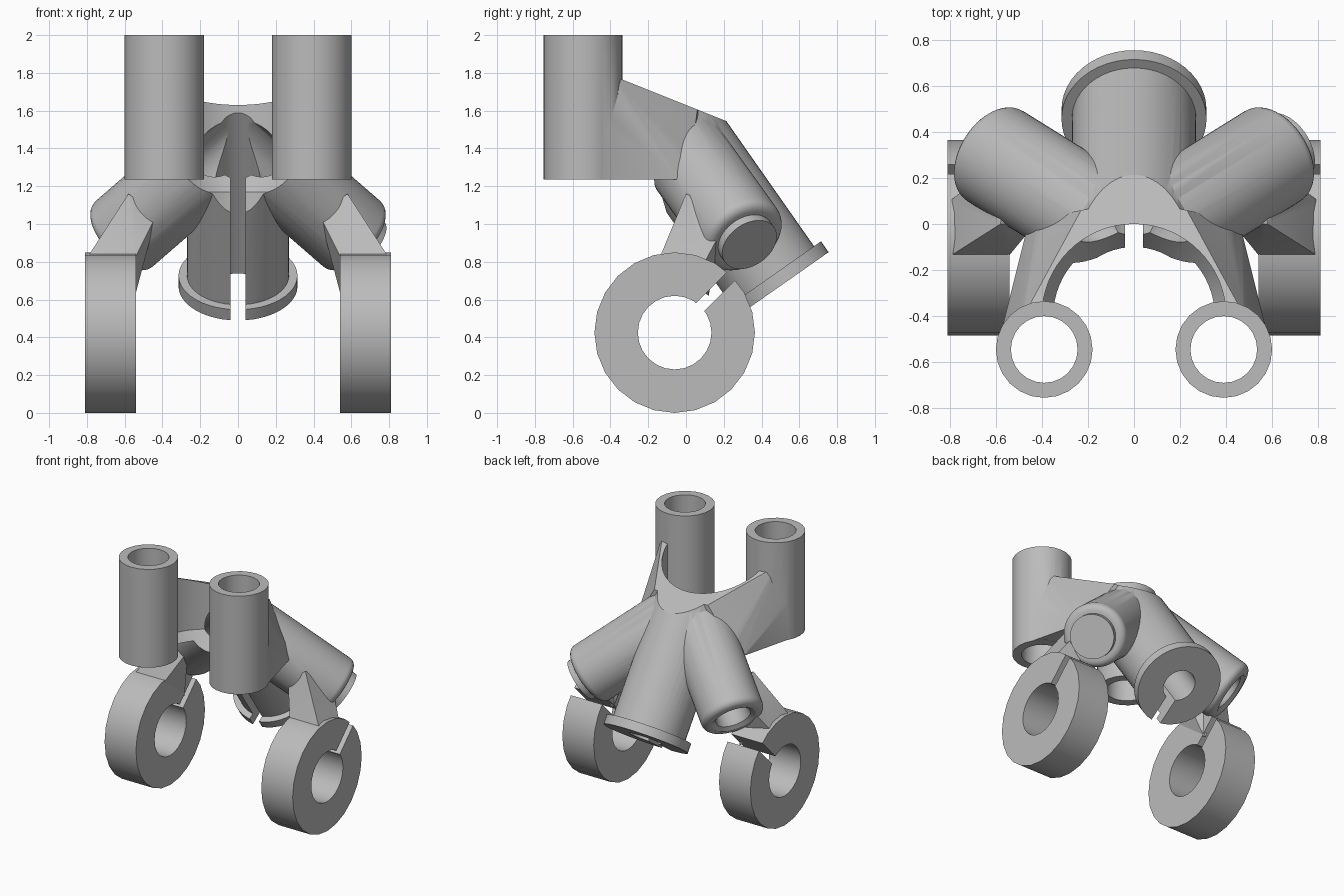
import bpy, bmesh, math
from mathutils import Vector, Matrix

old = bpy.data.objects.get("Cube")
if old:
    bpy.data.objects.remove(old, do_unlink=True)

grey = bpy.data.materials.new("plain grey")
grey.use_nodes = True
colour = (0.5, 0.5, 0.5, 1)
grey.diffuse_color = colour
grey.node_tree.nodes["Principled BSDF"].inputs["Base Color"].default_value = colour


def finish(name, bm):
    bmesh.ops.recalc_face_normals(bm, faces=bm.faces)
    mesh = bpy.data.meshes.new(name)
    bm.to_mesh(mesh)
    bm.free()
    mesh.materials.append(grey)
    ob = bpy.data.objects.new(name, mesh)
    bpy.context.collection.objects.link(ob)
    return ob


def lathe(name, profile, origin, axis, sides=48):
    """Closed solid turned from (radius, distance) points; both ends are capped."""
    bm = bmesh.new()
    turn = Vector(axis).to_track_quat('Z', 'Y').to_matrix().to_4x4()
    place = Matrix.Translation(origin) @ turn
    rings = [[bm.verts.new(place @ Vector((r * math.cos(a), r * math.sin(a), d)))
              for a in (2 * math.pi * i / sides for i in range(sides))]
             for r, d in profile]
    for lo, hi in zip(rings, rings[1:]):
        for i in range(sides):
            j = (i + 1) % sides
            bm.faces.new((lo[i], lo[j], hi[j], hi[i]))
    bm.faces.new(rings[0])
    bm.faces.new(rings[-1])
    return finish(name, bm)


def rod(name, r, start, end, sides=48):
    axis = Vector(end) - Vector(start)
    return lathe(name, [(r, 0), (r, axis.length)], start, axis, sides)


def box(name, size, centre, tilt):
    bm = bmesh.new()
    bmesh.ops.create_cube(bm, size=1, matrix=Matrix.Translation(centre)
                          @ Matrix.Rotation(tilt, 4, 'X') @ Matrix.Diagonal((*size, 1)))
    return finish(name, bm)


def hull(name, points):
    bm = bmesh.new()
    for p in points:
        bm.verts.new(p)
    out = bmesh.ops.convex_hull(bm, input=bm.verts)
    bmesh.ops.delete(bm, geom=[v for v in set(out["geom_interior"] + out["geom_unused"])
                               if isinstance(v, bmesh.types.BMVert)], context='VERTS')
    return finish(name, bm)


def combine(ob, other, operation):
    other.hide_render = True
    mod = ob.modifiers.new("combine", 'BOOLEAN')
    mod.operation, mod.solver, mod.object = operation, 'EXACT', other
    bpy.context.view_layer.objects.active = ob
    bpy.ops.object.modifier_apply(modifier=mod.name)
    bpy.data.objects.remove(other, do_unlink=True)


def join(ob, other):
    combine(ob, other, 'UNION')


def cut(ob, other):
    combine(ob, other, 'DIFFERENCE')


# Central sloping socket with an end flange
down = Vector((0, 0.574, -0.819))
mouth = Vector((0, 0.497, 0.67))
body = lathe("bracket_body", [(0.27, -1.25), (0.27, -0.07), (0.315, -0.07), (0.315, 0)],
             mouth, down)

LEG_TOP, RIM = Vector((0, -0.08, 1.47)), 0.05
TUBE = Vector((0.39, -0.545, 0))
RING_Y, RING_Z = -0.06, 0.425

for s in (-1, 1):
    # Splayed side socket with a rounded rim
    end = Vector((s * 0.635, 0.315, 0.92))
    axis = end - LEG_TOP
    n = axis.length
    rim = [(0.23 - RIM + RIM * math.cos(a), n - RIM + RIM * math.sin(a))
           for a in (math.radians(18 * i) for i in range(6))]
    join(body, lathe("side_socket", [(0.23, -0.1)] + rim, LEG_TOP, axis))

    # Arm leading forward to the upright tube
    pts = [(s * (TUBE.x + 0.2 * math.cos(a)), TUBE.y + 0.2 * math.sin(a), z)
           for a in (2 * math.pi * i / 24 for i in range(24)) for z in (1.236, 1.55)]
    pts += [(s * x, y, z) for x, y, z in (
        (0.30, -0.4, 1.79), (0.48, -0.4, 1.79), (0.23, 0.06, 1.606), (0.0, 0.1, 1.59),
        (0.47, -0.04, 1.236), (0.0, 0.1, 1.236), (0.42, 0.02, 1.3))]
    join(body, hull("arm", pts))

    # Web from the side socket down to the clamp ring
    join(body, hull("web", [(s * x, y, z) for x, y, z in (
        (0.545, -0.14, 0.82), (0.8, -0.14, 0.82), (0.8, 0.1, 0.8), (0.545, 0.12, 0.62),
        (0.58, 0.0, 1.16), (0.43, 0.0, 1.05), (0.56, 0.16, 1.1), (0.7, 0.18, 0.95))]))

# Sloped flat top, and the hollow scooped out of the front
slope = math.atan(-0.4)
cut(body, box("top_cutter", (3, 3, 1),
              Vector((0, 0, 1.63)) + Matrix.Rotation(slope, 3, 'X') @ Vector((0, 0, 0.5)),
              slope))
cut(body, lathe("front_scoop", [(0.3, 0.6), (0.3, 1.17), (0.4, 1.3), (0.4, 2.4)],
                (0, -0.4, 0), (0, 0, 1), 64))

# Upright tubes
for s in (-1, 1):
    base = Vector((s * TUBE.x, TUBE.y, 1.235))
    join(body, rod("upright_tube", 0.21, base, base + Vector((0, 0, 0.765)), 24))

# Bores
cut(body, rod("centre_bore", 0.12, mouth - down * 1.2, mouth + down * 0.2))
for s in (-1, 1):
    end = Vector((s * 0.635, 0.315, 0.92))
    axis = end - LEG_TOP
    n = axis.length
    cut(body, lathe("side_bore", [(0.12, 0.05), (0.12, n - 0.05), (0.13, n - 0.02),
                                  (0.16, n), (0.16, n + 0.05)], LEG_TOP, axis))
    foot = Vector((s * TUBE.x, TUBE.y, 1.0))
    cut(body, rod("tube_bore", 0.145, foot, foot + Vector((0, 0, 1.2)), 24))

# Clamping slot along the front of the central socket
forward = Vector((0, -0.819, -0.574))
cut(body, box("socket_slot", (0.08, 0.5, 1.5), mouth - down * 0.5 + forward * 0.25,
              math.atan2(0.574, 0.819)))

# Split clamp rings at the bottom
for s in (-1, 1):
    ring = rod("left_clamp_ring" if s > 0 else "right_clamp_ring", 0.425,
               (s * 0.54, RING_Y, RING_Z), (s * 0.81, RING_Y, RING_Z), 24)
    for part in (ring, body):
        cut(part, rod("ring_bore", 0.195, (s * 0.5, RING_Y, RING_Z),
                      (s * 0.85, RING_Y, RING_Z), 24))
    cut(ring, box("ring_slot", (0.4, 0.5, 0.06),
                  (s * 0.675, RING_Y + 0.25, RING_Z + 0.25), math.radians(45)))

# Smooth curved faces, keep hard edges crisp
for ob in list(bpy.context.scene.objects):
    if ob.type == 'MESH' and ob.data.materials and ob.data.materials[0] == grey:
        bpy.ops.object.select_all(action='DESELECT')
        ob.select_set(True)
        bpy.context.view_layer.objects.active = ob
        bpy.ops.object.shade_smooth_by_angle(angle=math.radians(30))
